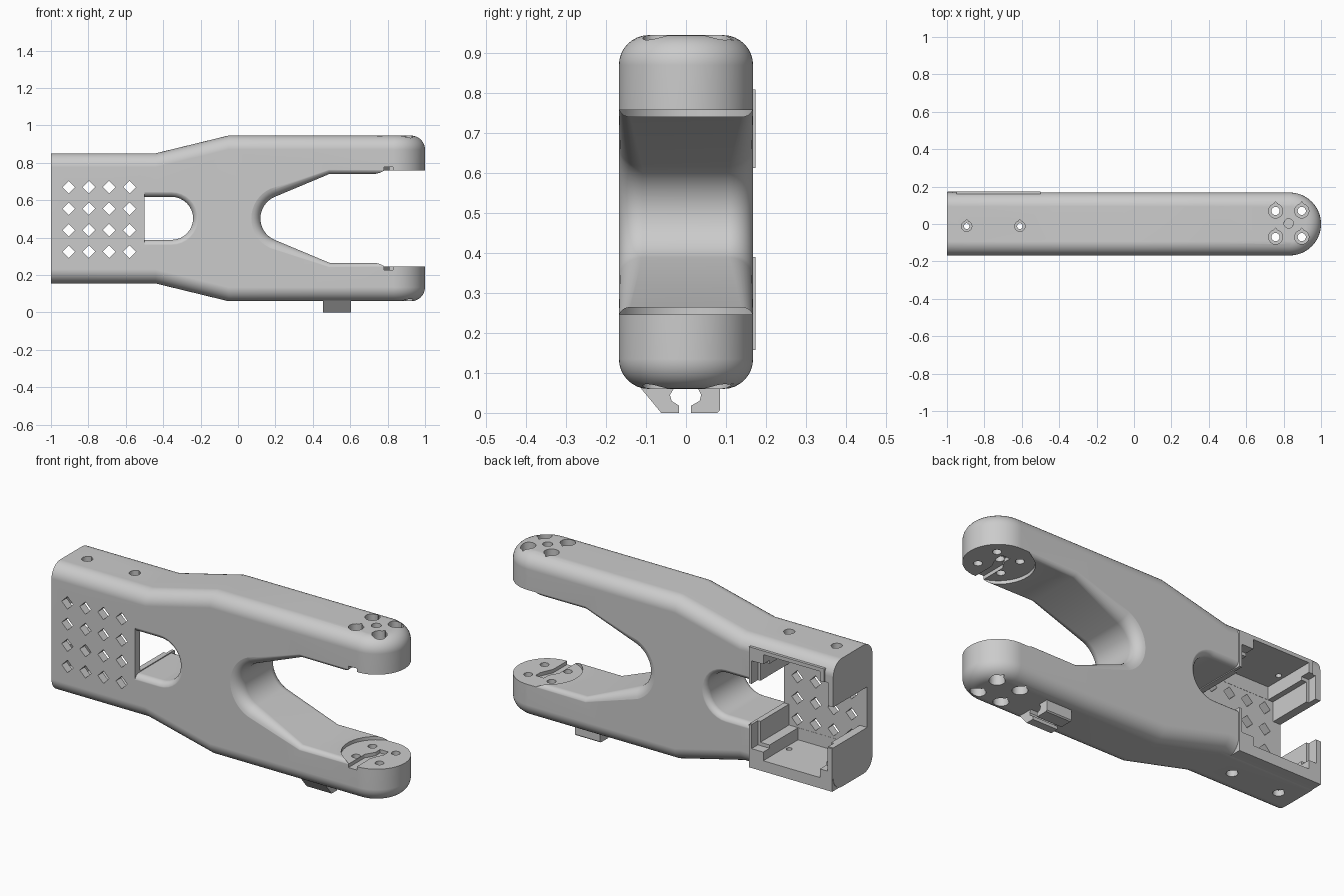
import bpy, bmesh
from math import sin, cos, pi, radians

if "Cube" in bpy.data.objects:
    bpy.data.objects.remove(bpy.data.objects["Cube"])

HW, C = 0.168, 0.503           # half thickness, mid height
X0, X1 = -1.0, 1.0


def make(name, verts, faces):
    me = bpy.data.meshes.new(name)
    me.from_pydata(verts, [], faces)
    bm = bmesh.new()
    bm.from_mesh(me)
    bmesh.ops.recalc_face_normals(bm, faces=bm.faces)
    bm.to_mesh(me)
    bm.free()
    ob = bpy.data.objects.new(name, me)
    bpy.context.collection.objects.link(ob)
    return ob


def loft(name, rings):
    n = len(rings[0])
    verts = [p for r in rings for p in r]
    faces = [tuple(range(n)), tuple(range((len(rings) - 1) * n, len(rings) * n))]
    for k in range(len(rings) - 1):
        for i in range(n):
            j = (i + 1) % n
            faces.append((k * n + i, k * n + j, (k + 1) * n + j, (k + 1) * n + i))
    return make(name, verts, faces)


def prism(name, pts, axis, lo, hi):
    place = {'x': lambda a, b, t: (t, a, b),
             'y': lambda a, b, t: (a, t, b),
             'z': lambda a, b, t: (a, b, t)}[axis]
    return loft(name, [[place(a, b, t) for a, b in pts] for t in (lo, hi)])


def box(name, x, y, z):
    return prism(name, [(x[0], y[0]), (x[1], y[0]), (x[1], y[1]), (x[0], y[1])], 'z', *z)


def circle(cx, cy, r, n=24, tip=1.0):
    pts = []
    for i in range(n):
        a = 2 * pi * i / n
        k = r * (tip if i == n // 4 else 1)
        pts.append((cx + k * cos(a), cy + k * sin(a)))
    return pts


def boolean(tool, op='DIFFERENCE'):
    m = body.modifiers.new("bool", 'BOOLEAN')
    m.operation, m.object, m.solver = op, tool, 'EXACT'
    bpy.context.view_layer.objects.active = body
    bpy.ops.object.modifier_apply(modifier=m.name)
    bpy.data.objects.remove(tool, do_unlink=True)


# Forked body blank: filleted plan outline with a height that swells along x
def half_height(x):
    t = min(max((x + 0.44) / 0.39, 0), 1)
    return 0.348 + t * 0.095


def outline(inset):
    w = HW - inset
    xs = [X0, -0.44, -0.05, 0.4]
    arc = [radians(-90 + 180 * i / 31) for i in range(32)]
    return ([(x, -w) for x in xs] +
            [(X1 - HW + w * cos(a), w * sin(a)) for a in arc] +
            [(x, w) for x in reversed(xs)])


R, STEPS = 0.075, 8
levels = []
for i in range(STEPS + 1):
    t = pi / 2 * i / STEPS
    levels.append((R * (1 - cos(t)), R * (1 - sin(t))))
rings = []
for sign, seq in ((-1, reversed(levels)), (1, levels)):
    for inset, drop in seq:
        rings.append([(x, y, C + sign * (half_height(x) - drop)) for x, y in outline(inset)])
n = len(rings[0])
verts = [p for r in rings for p in r]
faces = []
for k in range(len(rings) - 1):
    for i in range(n):
        j = (i + 1) % n
        faces.append((k * n + i, k * n + j, (k + 1) * n + j, (k + 1) * n + i))
for base in (0, (len(rings) - 1) * n):
    for i in range(n // 2 - 1):
        faces.append((base + i, base + i + 1, base + n - 2 - i, base + n - 1 - i))
body = make("forked_arm_body", verts, faces)

# Raised rear lips of the square housing
boolean(box("lower_lip", (-0.998, -0.5), (0, 0.174), (0.157, 0.39)), 'UNION')
boolean(box("upper_lip", (-0.95, -0.5), (0.05, 0.174), (0.612, 0.81)), 'UNION')


# Through cuts whose rims flare out into a fillet; entries are x, z, dx, dz, radius
def flared(name, path):
    rows = []
    for s in (-1, 1):
        side = []
        for i in range(9):
            t = pi / 2 * i / 8
            side.append([(x + dx * r * (1 - cos(t)), s * (HW + 0.001 - r + r * sin(t)),
                          z + dz * r * (1 - cos(t))) for x, z, dx, dz, r in path])
        side.append([(x + dx * r, s * 0.3, z + dz * r) for x, z, dx, dz, r in path])
        rows += side[::-1] if s < 0 else side
    return loft(name, rows)


fork = [(1.1, C - 0.238, 0, -1, 0.025), (0.49, C - 0.238, -0.2, -1, 0.03)]
for i in range(17):
    a = radians(246 - 132 * i / 16)
    fork.append((0.245 + 0.125 * cos(a), C + 0.125 * sin(a), cos(a), sin(a), 0.06))
fork += [(x, 2 * C - z, dx, -dz, r) for x, z, dx, dz, r in reversed(fork[:2])]
boolean(flared("fork_cut", fork))

slot = [(-0.5, C - 0.115, 0, -1, 0.035)]
for i in range(17):
    a = radians(-90 + 180 * i / 16)
    slot.append((-0.355 + 0.115 * cos(a), C + 0.115 * sin(a), cos(a), sin(a), 0.035))
slot.append((-0.5, C + 0.115, 0, 1, 0.035))
boolean(flared("slot_cut", slot))

# Housing cavity, open at the rear, with stepped pockets and an end window
boolean(box("cavity", (-0.955, -0.53), (-0.125, 0.3), (0.28, 0.72)))
boolean(box("deep_pocket", (-0.925, -0.585), (-0.124, 0.3), (0.215, 0.79)))
boolean(box("end_window", (-1.1, -0.49), (-0.123, 0.3), (0.393, 0.613)))
boolean(box("rim_step", (-0.97, -0.515), (0.12, 0.3), (0.262, 0.738)))

# Diamond vents in the front plate
for x in (-0.905, -0.797, -0.689, -0.58):
    for z in (0.325, 0.44, 0.555, 0.67):
        d = 0.034
        boolean(prism("vent", [(x - d, z), (x, z - d), (x + d, z), (x, z + d)], 'y', -0.3, -0.1))

# Housing screw holes
for x in (-0.895, -0.61):
    for lo, hi, r in ((0.82, 1, 0.028), (0.75, 1, 0.015), (0, 0.186, 0.028), (0, 0.25, 0.015)):
        boolean(prism("screw", circle(x, -0.012, r, 20, 1.3), 'z', lo, hi))

# Round joint seats, cable channels and bolt holes at the fork tips
seat = circle(0.832, 0, 0.175, 48)
channel = [(0.78, -0.2), (0.83, -0.2), (0.83, -0.05), (0.86, 0.02),
           (0.86, 0.06), (0.81, 0.06), (0.81, 0.02), (0.78, -0.03)]
boolean(prism("seats", seat, 'z', 0.247, 0.759))
boolean(prism("channels", channel, 'z', 0.228, 0.778))
for x in (0.757, 0.897):
    for y in (-0.07, 0.07):
        boolean(prism("bolt", circle(x, y, 0.022, 20), 'z', -0.1, 1.1))
        boolean(prism("bore_top", circle(x, y, 0.038, 24, 1.3), 'z', 0.84, 1.1))
        boolean(prism("bore_low", circle(x, y, 0.038, 24, 1.3), 'z', -0.1, 0.17))
boolean(prism("pivot", circle(0.827, 0.003, 0.025), 'z', 0.7, 1.1))

# Cable clip hooks under the lower arm
hooks = {
    "clip_hook_front": [(-0.115, 0.064), (-0.062, 0.0), (-0.017, 0.0), (-0.017, 0.018),
                        (-0.036, 0.03), (-0.04, 0.045), (-0.028, 0.065)],
    "clip_hook_rear": [(0.085, 0.064), (0.085, 0.006), (0.079, 0.0), (0.013, 0.0), (0.013, 0.018),
                       (0.034, 0.03), (0.038, 0.045), (0.028, 0.065)]}
parts = [body] + [prism(k, p, 'x', 0.455, 0.605) for k, p in hooks.items()]

# Smooth shading with crisp edges
for ob in parts:
    bpy.ops.object.select_all(action='DESELECT')
    ob.select_set(True)
    bpy.context.view_layer.objects.active = ob
    bpy.ops.object.shade_smooth_by_angle(angle=radians(30))
    ob.modifiers.new("weighted", 'WEIGHTED_NORMAL').keep_sharp = True
